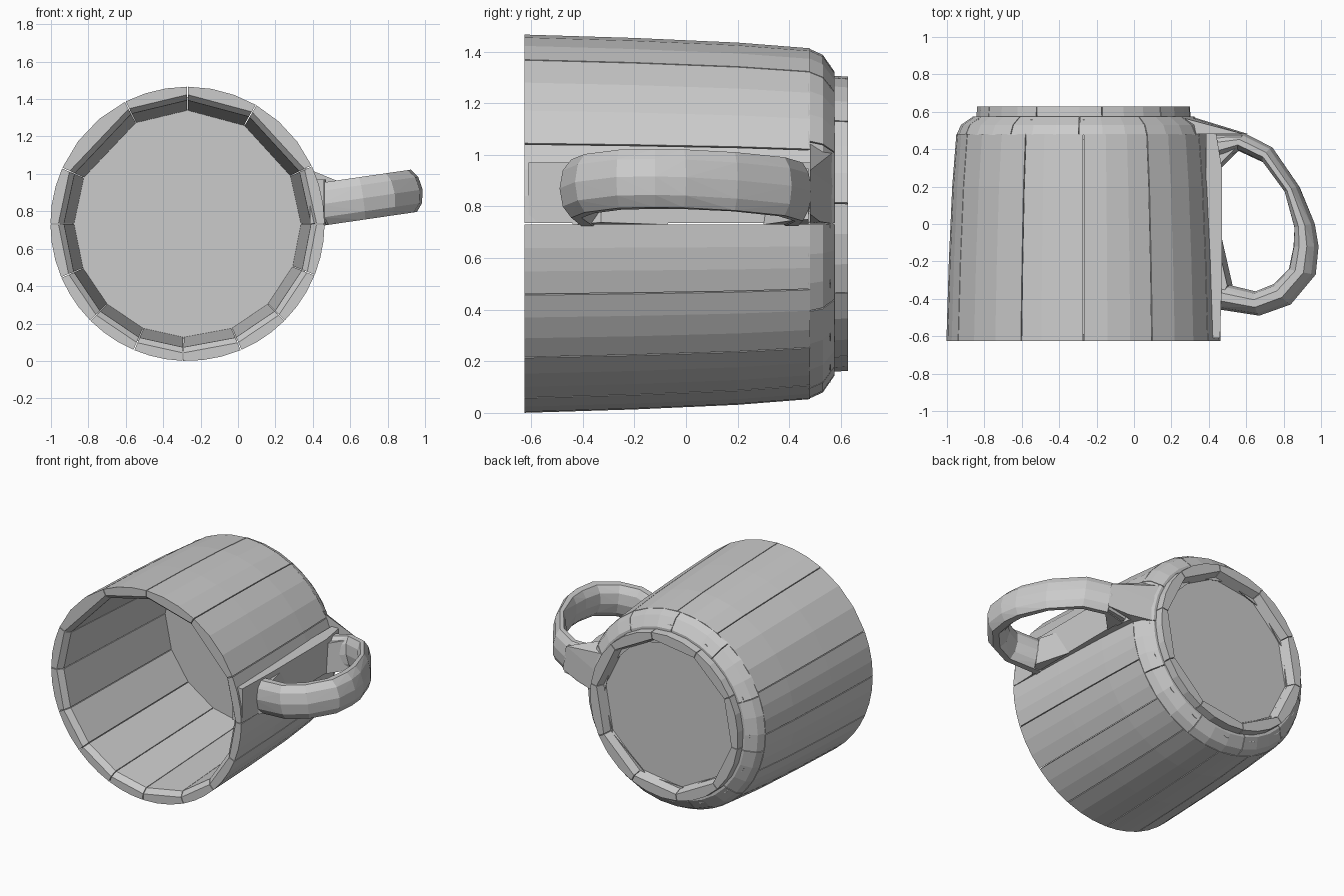
import bpy, bmesh
from math import sin, cos, radians, pi
from mathutils import Vector

if "Cube" in bpy.data.objects:
    bpy.data.objects.remove(bpy.data.objects["Cube"])

CX, CZ = -0.27, 0.733          # mug axis runs along y
TILT = radians(8.3)            # handle is turned slightly about the axis


def polar(r, deg, y):
    a = radians(deg)
    return Vector((CX + r * cos(a), y, CZ + r * sin(a)))


def handle_pt(x, y, w):
    r = x - CX
    return Vector((CX + r * cos(TILT) - w * sin(TILT), y,
                   CZ + r * sin(TILT) + w * cos(TILT)))


def hull(bm, pts):
    vs = [bm.verts.new(p) for p in pts]
    res = bmesh.ops.convex_hull(bm, input=vs)
    junk = {g for g in res["geom_interior"] + res["geom_unused"]
            if isinstance(g, bmesh.types.BMVert)}
    bmesh.ops.delete(bm, geom=list(junk), context='VERTS')


def finish(name, bm):
    bmesh.ops.dissolve_limit(bm, angle_limit=0.01, verts=bm.verts[:], edges=bm.edges[:])
    bmesh.ops.recalc_face_normals(bm, faces=bm.faces[:])
    me = bpy.data.meshes.new(name)
    bm.to_mesh(me)
    bm.free()
    ob = bpy.data.objects.new(name, me)
    bpy.context.collection.objects.link(ob)


def sectors(name, breaks, outer, inner, steps=3, gap=0.2):
    """Convex panels round the axis: arc outside, straight chord inside."""
    bm = bmesh.new()
    for a, b in zip(breaks, breaks[1:] + [breaks[0] + 360]):
        a, b = a + gap, b - gap
        pts = [polar(r, a + (b - a) * i / steps, y)
               for y, r in outer for i in range(steps + 1)]
        pts += [polar(r, d, y) for y, r in inner for d in (a, b)]
        hull(bm, pts)
    finish(name, bm)


def disc(name, r, y0, y1, breaks):
    bm = bmesh.new()
    hull(bm, [polar(r, d, y) for d in breaks for y in (y0, y1)])
    finish(name, bm)


# Cup wall panels
walls = [-22, 0, 25, 60, 90, 117, 156, 180, 203, 225, 247, 268, 293, 315]
sectors("cup_wall", walls,
        [(-0.625, 0.733), (-0.2, 0.72), (0.2, 0.702), (0.48, 0.68)],
        [(-0.625, 0.69), (-0.59, 0.66), (0.48, 0.605)])

# Bevelled lower ring, foot ring and floor
ring = [-30, 0, 28, 60, 92, 125, 158, 190, 222, 255, 290]
sectors("base_bevel", ring, [(0.475, 0.68), (0.53, 0.655), (0.575, 0.59)],
        [(0.475, 0.55), (0.575, 0.5)])
sectors("foot_ring", [d + 8 for d in range(0, 360, 36)],
        [(0.56, 0.575), (0.628, 0.57)], [(0.56, 0.5), (0.628, 0.525)])
disc("cup_floor", 0.615, 0.45, 0.56, walls)

# Handle: oval sections along a D-shaped path, each (outer point, inner point)
path = [((0.45, 0.49), (0.45, 0.33)), ((0.60, 0.485), (0.57, 0.39)),
        ((0.75, 0.41), (0.70, 0.33)), ((0.895, 0.20), (0.82, 0.17)),
        ((0.98, 0.00), (0.87, -0.02)), ((1.00, -0.12), (0.865, -0.12)),
        ((0.985, -0.27), (0.84, -0.24)), ((0.85, -0.43), (0.76, -0.32)),
        ((0.68, -0.49), (0.66, -0.36)), ((0.45, -0.455), (0.45, -0.31))]
N = 10


def section(o, i):
    o, i = Vector(o), Vector(i)
    c, n = (o + i) / 2, (o - i) / 2
    out = []
    for k in range(N):
        t = 2 * pi * k / N
        p = c + n * cos(t)
        out.append(handle_pt(p.x, p.y, 0.12 * sin(t)))
    return out


bm = bmesh.new()
rings = [section(*s) for s in path]
for s, t in zip(rings, rings[1:]):
    hull(bm, s + t)
finish("handle", bm)

# Flat pad on the wall and small fins where the handle joins it
bm = bmesh.new()
hull(bm, [Vector((x, y, z)) for y, x1 in ((-0.61, 0.46), (-0.3, 0.47), (0.3, 0.47), (0.48, 0.44))
          for x in (0.385, x1) for z in (0.735, 0.97)])
for tri in ([(0.46, -0.07), (0.52, -0.33), (0.46, -0.44)],
            [(0.46, 0.30), (0.57, 0.41), (0.60, 0.475), (0.46, 0.475)]):
    hull(bm, [handle_pt(x, y, w) for x, y in tri for w in (-0.11, 0.09)])
finish("handle_pad", bm)

# Tapered web from the base to the top end of the handle
bm = bmesh.new()
hull(bm, [polar(0.68, d, 0.48) for d in (0, 13, 27)]
     + [polar(0.59, d, 0.57) for d in (0, 14, 28)]
     + [handle_pt(0.61, 0.48, w) for w in (-0.09, 0.08)]
     + [handle_pt(0.47, 0.52, w) for w in (-0.1, 0.1)])
finish("handle_web", bm)
